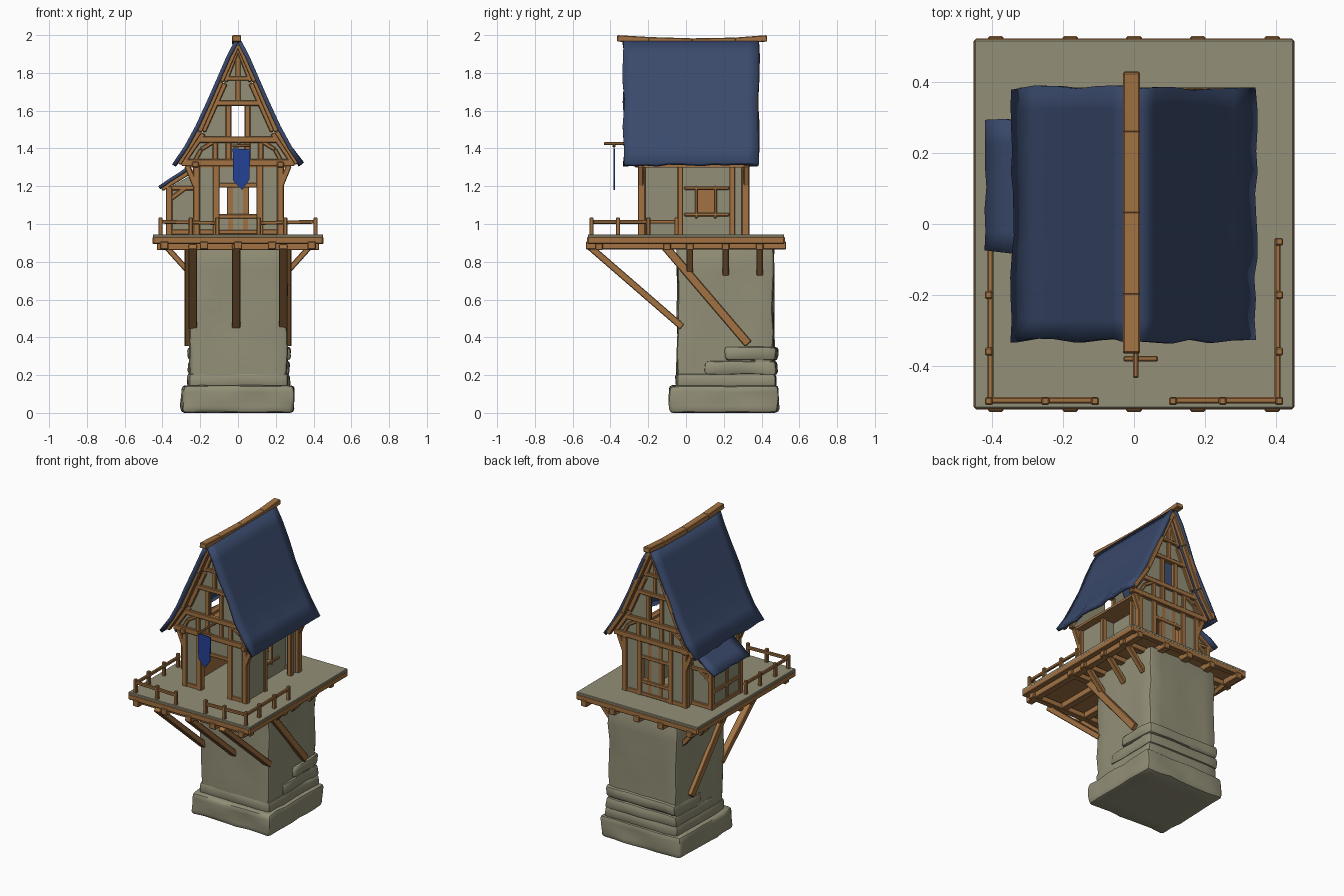
import bpy, bmesh, random
from mathutils import Vector, Matrix, noise

random.seed(4)
if "Cube" in bpy.data.objects:
    bpy.data.objects.remove(bpy.data.objects["Cube"])


def material(name, rgb):
    m = bpy.data.materials.new(name)
    m.use_nodes = True
    m.diffuse_color = (*rgb, 1)
    m.node_tree.nodes["Principled BSDF"].inputs["Base Color"].default_value = (*rgb, 1)
    return m


STONE = material("plaster stone", (.29, .275, .185))
WOOD = material("warm timber", (.36, .17, .055))
ROOF = material("slate blue", (.042, .068, .15))
CLOTH = material("banner blue", (.017, .053, .30))


def finish(name, bm, mat, bevel=0, smooth=False):
    bmesh.ops.recalc_face_normals(bm, faces=bm.faces)
    me = bpy.data.meshes.new(name)
    bm.to_mesh(me)
    bm.free()
    me.materials.append(mat)
    ob = bpy.data.objects.new(name, me)
    bpy.context.collection.objects.link(ob)
    if bevel:
        mod = ob.modifiers.new("worn edges", "BEVEL")
        mod.width, mod.segments = bevel, 1
    if smooth:
        bpy.ops.object.select_all(action="DESELECT")
        ob.select_set(True)
        bpy.context.view_layer.objects.active = ob
        bpy.ops.object.shade_smooth_by_angle(angle=.7)
    return ob


def box(name, lo, hi, mat, bevel=.004, rough=0):
    """Axis-aligned block; rough adds a hand-hewn surface."""
    lo, hi = Vector(lo), Vector(hi)
    size = hi - lo
    bm = bmesh.new()
    bmesh.ops.create_cube(bm, size=1)
    bmesh.ops.transform(bm, verts=bm.verts, matrix=Matrix.Translation((lo + hi) / 2) @ Matrix.Diagonal((*size, 1)))
    if rough:
        bmesh.ops.bevel(bm, geom=bm.edges[:], offset=min(.02, min(size) * .3), segments=2, affect="EDGES", profile=.5)
        bmesh.ops.subdivide_edges(bm, edges=[e for e in bm.edges if e.calc_length() > .08], cuts=6, use_grid_fill=True)
        for v in bm.verts:
            shift = noise.noise_vector(v.co * 8) * rough
            shift.z *= .4
            v.co += shift
            v.co.z = max(v.co.z, 0)
        bevel = 0
    return finish(name, bm, mat, bevel, bool(rough))


def beam(name, a, b, w=.03, h=.03, mat=WOOD):
    """Square timber from a to b."""
    a, b = Vector(a), Vector(b)
    z = (b - a).normalized()
    ref = Vector((1, 0, 0)) if abs(z.x) < .001 else Vector((0, 1, 0))
    x = ref.cross(z).normalized()
    y = z.cross(x)
    m = Matrix((x, y, z)).transposed().to_4x4()
    m.translation = (a + b) / 2
    bm = bmesh.new()
    bmesh.ops.create_cube(bm, size=1)
    bmesh.ops.transform(bm, verts=bm.verts, matrix=m @ Matrix.Diagonal((h, w, (b - a).length, 1)))
    return finish(name, bm, mat, .004)


def prism(name, pts, y0, y1, mat):
    """Outline in x and z, extruded along y."""
    bm = bmesh.new()
    f = bm.faces.new([bm.verts.new((x, y0, z)) for x, z in pts])
    ext = bmesh.ops.extrude_face_region(bm, geom=[f])
    bmesh.ops.translate(bm, verts=[g for g in ext["geom"] if isinstance(g, bmesh.types.BMVert)], vec=(0, y1 - y0, 0))
    return finish(name, bm, mat)


# Stone tower, plinth and bulging courses
box("tower_shaft", (-.255, -.045, .08), (.26, .465, .89), STONE, rough=.012)
box("plinth", (-.295, -.085, 0), (.295, .487, .145), STONE, rough=.014)
box("course_low", (-.265, -.05, .13), (.27, .475, .21), STONE, rough=.012)
box("course_mid", (-.265, .1, .2), (.272, .483, .275), STONE, rough=.014)
box("course_high", (-.262, .2, .275), (.275, .483, .35), STONE, rough=.014)

# Platform: stone top, timber underside and beams
box("deck_boards", (-.44, -.51, .905), (.44, .51, .93), WOOD)
box("deck_top", (-.45, -.52, .925), (.45, .52, .945), STONE, .003)
for y in (-.505, .505):
    box("deck_edge", (-.45, y - .018, .895), (.45, y + .018, .932), WOOD)
for s in (-1, 1):
    box("deck_side", (s * .435 - .018, -.52, .895), (s * .435 + .018, .52, .932), WOOD)
for x in (-.39, -.18, 0, .18, .39):
    box("joist", (x - .022, -.53, .865), (x + .022, .53, .907), WOOD)
for y in (-.46, -.1, .02, .21, .39):
    box("cross_joist", (-.43, y - .02, .862), (.43, y + .02, .9), WOOD)

# Struts under the platform
for x in (-.24, -.01, .24):
    beam("front_strut", (x, -.51, .88), (x, -.02, .455), .046, .036)
for s in (-1, 1):
    beam("long_side_strut", (s * .268, -.11, .88), (s * .268, .33, .365), .03, .045)
    for y in (.02, .21, .39):
        beam("short_side_strut", (s * .385, y, .885), (s * .25, y, .735), .035, .03)

# Railings
for s in (-1, 1):
    for x, y in ((.41, -.5), (.25, -.5), (.11, -.5), (.41, -.36), (.41, -.2), (.41, -.05)):
        beam("rail_post", (s * x, y, .94), (s * x, y, 1.035), .022, .022)
    beam("front_rail", (s * .42, -.497, 1.012), (s * .1, -.497, 1.005), .018, .02)
    beam("side_rail", (s * .405, -.51, 1.01), (s * .405, -.04, 1.012), .018, .02)

# Lower walls with doorway, back windows and side porch
FRONT, BACK = -.235, .315
for s in (-1, 1):
    a, b = sorted((s * .1, s * .225))
    box("front_panel", (a, FRONT - .012, .94), (b, FRONT + .012, 1.31), STONE, 0)
    box("back_panel", (a, BACK - .012, .94), (b, BACK + .012, 1.31), STONE, 0)
    a, b = sorted((s * .055, s * .1))
    box("back_sill_panel", (a, BACK - .012, .94), (b, BACK + .012, 1.05), STONE, 0)
    box("back_head_panel", (a, BACK - .012, 1.195), (b, BACK + .012, 1.31), STONE, 0)
box("door_head_panel", (-.1, FRONT - .012, 1.2), (.1, FRONT + .012, 1.31), STONE, 0)
box("back_mid_panel", (-.055, BACK - .012, .94), (.055, BACK + .012, 1.31), STONE, 0)
box("right_wall", (-.225, FRONT, .94), (-.205, BACK, 1.31), STONE, 0)
box("right_wall_lining", (-.206, FRONT + .015, .945), (-.198, BACK - .015, 1.3), WOOD, 0)
box("left_wall_front", (.195, FRONT, .94), (.22, -.03, 1.31), STONE, 0)
box("left_wall_back", (.195, .24, .94), (.22, BACK, 1.31), STONE, 0)
box("porch_end_wall", (.12, -.045, .94), (.21, -.025, 1.31), STONE, 0)
for y0, y1, z0, z1 in ((-.03, .06, .94, 1.31), (.15, BACK, .94, 1.31), (.06, .15, .94, 1.06), (.06, .15, 1.18, 1.31)):
    box("porch_wall", (.12, y0, z0), (.14, y1, z1), STONE, 0)
for y in (.055, .155):
    beam("porch_window_jamb", (.142, y, 1.03), (.142, y, 1.2), .014, .016)
for z in (1.05, 1.19):
    beam("porch_window_rail", (.142, -.01, z), (.142, .23, z), .014, .018)
box("ceiling", (-.27, -.25, 1.3), (.27, .33, 1.315), WOOD, 0)

# Lower timber frame
for y, out in ((FRONT, -1), (BACK, 1)):
    for x in (-.22, -.115, .115, .225):
        beam("wall_post", (x, y, .94), (x, y, 1.31), .036, .04)
    for s in (-1, 1):
        beam("eave_bracket", (s * .225, y + out * .005, 1.2), (s * .27, y + out * .005, 1.31), .03, .03)
        beam("foot_rail", (s * .1, y, .957), (s * .22, y, .957), .032, .03)
    beam("head_rail", (-.12, y, 1.205), (.12, y, 1.205), .034, .026)
for x in (-.04, .04):
    beam("back_mullion", (x, BACK, .94), (x, BACK, 1.3), .034, .026)
for z in (.957, 1.04):
    beam("back_sill", (-.12, BACK, z), (.12, BACK, z), .036, .024)
for x, y in ((.218, -.03), (.218, .245), (-.22, -.03), (-.22, .245)):
    beam("side_post", (x, y, .94), (x, y, 1.31), .03, .03)
for s in (-1, 1):
    beam("wall_plate", (s * .225, -.27, 1.315), (s * .225, .34, 1.315), .035, .03)

# Gables: plaster with a window, framed in timber
side = [(.04, 1.31), (.29, 1.31), (.19, 1.48), (.07, 1.76), (.04, 1.85)]
barge = [(.315, 1.32), (.205, 1.49), (.09, 1.755), (.004, 1.95)]
for y, out in ((FRONT, -1), (BACK, 1)):
    y0, y1 = y - .01, y + .01
    for s in (-1, 1):
        prism("gable_side", [(s * x, z) for x, z in side], y0, y1, STONE)
    prism("gable_apron", [(-.04, 1.31), (.04, 1.31), (.04, 1.46), (-.04, 1.46)], y0, y1, STONE)
    prism("gable_peak", [(-.04, 1.63), (.04, 1.63), (.04, 1.85), (0, 1.93), (-.04, 1.85)], y0, y1, STONE)
    f = y + out * .01
    for half, z, h in ((.3, 1.325, .036), (.215, 1.447, .034), (.125, 1.64, .028), (.065, 1.77, .022)):
        beam("gable_rail", (-half, f, z), (half, f, z), .032, h)
    beam("king_post", (0, f, 1.64), (0, f, 1.93), .028, .022)
    for s in (-1, 1):
        beam("window_jamb", (s * .05, f, 1.33), (s * .05, f, 1.65), .03, .024)
        beam("gable_stud", (s * .12, f, 1.33), (s * .12, f, 1.45), .028, .024)
        beam("curved_brace_low", (s * .225, f, 1.34), (s * .195, f, 1.395), .026, .022)
        beam("curved_brace_high", (s * .195, f, 1.395), (s * .13, f, 1.435), .026, .022)
        for (xa, za), (xb, zb) in zip(barge, barge[1:]):
            beam("barge_board", (s * xa, f + out * .045, za), (s * xb, f + out * .045, zb), .03, .03)
            beam("gable_rafter", (s * (xa - .02), f, za), (s * max(xb - .02, 0), f, zb - .01), .03, .03)


def slope(name, profile, y0, y1, thick, cols=12):
    """Curved roof sheet with ragged edges."""
    bm = bmesh.new()
    rows = []
    for i, (x, z) in enumerate(profile):
        row = []
        for j in range(cols + 1):
            y = y0 + (y1 - y0) * j / cols
            if j in (0, cols):
                y += random.uniform(-.008, .008)
            dx = random.uniform(-.006, .006) if i == 0 else 0
            row.append(bm.verts.new((x + dx, y, z + dx)))
        rows.append(row)
    for a, b in zip(rows, rows[1:]):
        for j in range(cols):
            bm.faces.new((a[j], a[j + 1], b[j + 1], b[j]))
    ob = finish(name, bm, ROOF, smooth=True)
    mod = ob.modifiers.new("thickness", "SOLIDIFY")
    mod.thickness, mod.offset = thick, 0


# Main roof and sagging ridge beam
curve = [(.335, 1.315), (.275, 1.405), (.215, 1.515), (.155, 1.645), (.1, 1.77), (.05, 1.885), (.008, 1.965)]
for s in (-1, 1):
    slope("roof_slope", [(s * x, z) for x, z in curve], -.33, .385, .022)
ridge = [(-.365, 1.983), (-.2, 1.973), (.03, 1.966), (.26, 1.97), (.425, 1.983)]
for (ya, za), (yb, zb) in zip(ridge, ridge[1:]):
    beam("ridge_beam", (-.007, ya, za), (-.007, yb + .004, zb), .048, .034)

# Lean-to on the right-hand side
prism("lean_to_front", [(-.37, .94), (-.21, .94), (-.21, 1.28), (-.37, 1.19)], -.05, -.03, STONE)
prism("lean_to_back", [(-.37, .94), (-.21, .94), (-.21, 1.28), (-.37, 1.19)], .235, .255, STONE)
box("lean_to_wall", (-.372, -.05, .94), (-.352, .255, 1.19), STONE, 0)
for y in (-.045, .25):
    beam("lean_to_post", (-.365, y, .94), (-.365, y, 1.2), .034, .034)
    beam("lean_to_rafter", (-.405, y, 1.185), (-.24, y, 1.285), .034, .026)
    beam("lean_to_sill", (-.37, y, .957), (-.22, y, .957), .03, .03)
    beam("lean_to_brace", (-.36, y, 1.13), (-.28, y, 1.19), .03, .024)
    beam("lean_to_rail", (-.37, y, 1.19), (-.22, y, 1.19), .03, .024)
beam("lean_to_stud", (-.368, .1, .94), (-.368, .1, 1.2), .026, .026)
for z in (.957, 1.06, 1.185):
    beam("lean_to_side_rail", (-.368, -.05, z), (-.368, .255, z), .026, .026)
slope("lean_to_roof", [(-.413, 1.195), (-.36, 1.232), (-.3, 1.27), (-.24, 1.315)], -.082, .29, .018, 6)

# Banner on its bracket
beam("banner_arm", (.005, -.435, 1.425), (.005, -.24, 1.425), .016, .016)
beam("banner_bar", (-.03, -.38, 1.413), (.068, -.38, 1.417), .016, .016)
prism("banner", [(-.028, 1.4), (-.026, 1.23), (.022, 1.18), (.06, 1.235), (.065, 1.395)], -.384, -.377, CLOTH)
